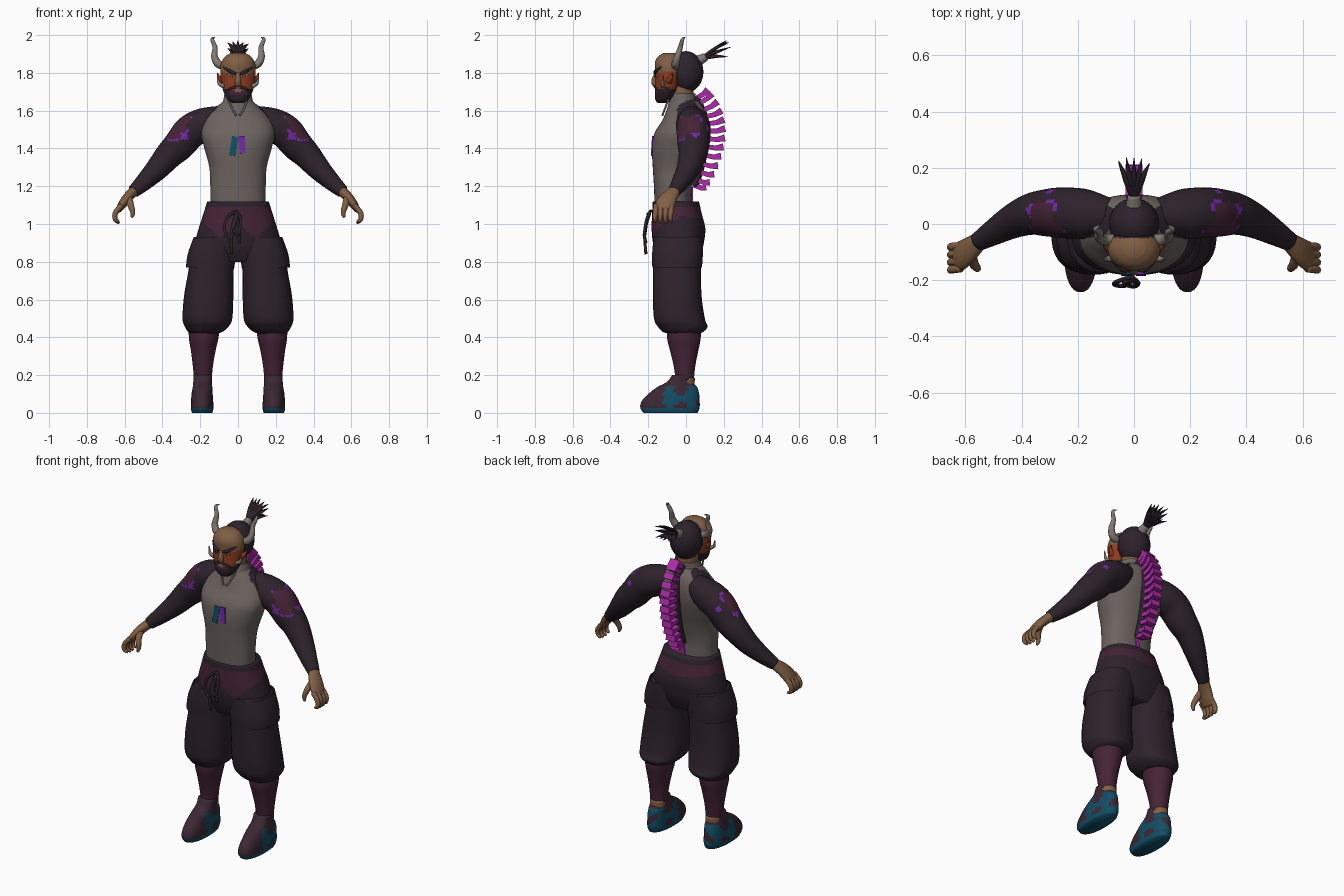
import bpy, bmesh, math, random
from mathutils import Vector

if "Cube" in bpy.data.objects:
    bpy.data.objects.remove(bpy.data.objects["Cube"])

random.seed(4)

def material(name, r, g, b):
    m = bpy.data.materials.new(name)
    m.diffuse_color = (r, g, b, 1)
    m.use_nodes = True
    m.node_tree.nodes["Principled BSDF"].inputs["Base Color"].default_value = m.diffuse_color
    return m

GREY = material("warm grey", .15, .125, .115)
DARK = material("dark purple", .027, .016, .025)
MAROON = material("maroon", .06, .017, .038)
SKIN = material("brown skin", .22, .115, .058)
TEAL = material("teal", .006, .075, .13)
MAGENTA = material("magenta", .42, .025, .40)
ORANGE = material("burnt orange", .28, .045, .015)
VIOLET = material("violet", .17, .02, .38)
BONE = material("bone", .22, .19, .17)
PLUM = material("plum", .045, .02, .033)

def spline(pts, sub):
    """Catmull-Rom through points of any dimension."""
    out = []
    for i in range(len(pts) - 1):
        a, b, c, d = (pts[max(i - 1, 0)], pts[i], pts[i + 1], pts[min(i + 2, len(pts) - 1)])
        for k in range(sub):
            t = k / sub
            out.append([.5 * (2*q + (r - p)*t + (2*p - 5*q + 4*r - s)*t*t + (3*q - p - 3*r + s)*t**3)
                        for p, q, r, s in zip(a, b, c, d)])
    return out + [list(pts[-1])]

def loft(name, pts, mats, rule=None, n=24, sub=4, ref=None, power=2, mirror=False, smooth=True, cap=True):
    """Rings (x, y, z, ra, rb): level when ref is None, else square to the path with ra along ref."""
    mats = mats if isinstance(mats, list) else [mats]
    path = spline(pts, sub)
    bm, rings = bmesh.new(), []
    for i, (x, y, z, ra, rb) in enumerate(path):
        c = Vector((x, y, z))
        u, v = Vector((1, 0, 0)), Vector((0, 1, 0))
        if ref:
            t = (Vector(path[min(i + 1, len(path) - 1)][:3]) - Vector(path[max(i - 1, 0)][:3])).normalized()
            r = Vector(ref)
            u = (r - t * r.dot(t)).normalized()
            v = t.cross(u)
        ring = []
        for k in range(n):
            a = math.tau * (k + .5) / n
            ca, sa = math.cos(a), math.sin(a)
            ring.append(bm.verts.new(c + u * max(ra, .001) * math.copysign(abs(ca) ** (2 / power), ca)
                                     + v * max(rb, .001) * math.copysign(abs(sa) ** (2 / power), sa)))
        rings.append(ring)
    for p, q in zip(rings, rings[1:]):
        for k in range(n):
            bm.faces.new((p[k], p[(k + 1) % n], q[(k + 1) % n], q[k]))
    if cap:
        bm.faces.new(rings[0])
        bm.faces.new(rings[-1])
    bmesh.ops.recalc_face_normals(bm, faces=bm.faces[:])
    return finish(name, bm, mats, rule, mirror, smooth)

def finish(name, bm, mats, rule=None, mirror=False, smooth=True):
    for f in bm.faces:
        f.smooth = smooth
        if rule:
            f.material_index = rule(f.calc_center_median())
    me = bpy.data.meshes.new(name)
    bm.to_mesh(me)
    bm.free()
    for m in mats:
        me.materials.append(m)
    ob = bpy.data.objects.new(name, me)
    bpy.context.collection.objects.link(ob)
    if mirror:
        ob.modifiers.new("mirror", 'MIRROR')
    return ob

def tube(name, pts, mat, ref=(0, 1, 0), n=10, **kw):
    """Round tube from (x, y, z, r) points."""
    return loft(name, [(*p, p[3]) for p in pts], mat, n=n, ref=ref, **kw)

def body(pts):
    """(x, z, rx, front y, back y) to level rings."""
    return [(x, (f + b) / 2, z, rx, (b - f) / 2) for x, z, rx, f, b in pts]

def plate(name, loc, size, rot, mat, mirror=False):
    bm = bmesh.new()
    bmesh.ops.create_cube(bm, size=1)
    bmesh.ops.scale(bm, vec=size, verts=bm.verts[:])
    from mathutils import Euler
    bmesh.ops.transform(bm, matrix=Euler(rot).to_matrix().to_4x4(), verts=bm.verts[:])
    bmesh.ops.translate(bm, vec=loc, verts=bm.verts[:])
    return finish(name, bm, [mat], None, mirror, False)

# Shirt body with raglan shoulders
loft("shirt", body([(0, 1.07, .145, -.165, .03), (0, 1.2, .147, -.17, .03), (0, 1.3, .152, -.176, .05),
                    (0, 1.4, .178, -.18, .08), (0, 1.48, .195, -.167, .1), (0, 1.55, .175, -.125, .105),
                    (0, 1.61, .125, -.1, .095), (0, 1.64, .09, -.088, .075), (0, 1.655, .075, -.08, .06)]),
     [GREY, DARK], lambda c: int(c.z > 1.42 and abs(c.x) > .085 + max(0, 1.645 - c.z) * .9 - (.02 if c.y > 0 else 0)),
     n=64, sub=8, power=2.3)
loft("collar", body([(0, 1.61, .095, -.1, .07), (0, 1.65, .08, -.09, .055), (0, 1.69, .072, -.075, .05)]),
     GREY, cap=False)
loft("neck", body([(0, 1.58, .06, -.08, .04), (0, 1.75, .055, -.08, .04)]), SKIN)
tube("collar_cord", [(.05, -.092, 1.66, .005), (.035, -.108, 1.62, .005), (.01, -.125, 1.575, .005)], BONE, mirror=True)

# Sleeves with torn colour patch on the upper arm
def sleeve_rule(c):
    d = (c - Vector((.30, .02, 1.5))).length + .008 * math.sin(c.y * 90) + .006 * math.sin(c.z * 120)
    if d < .078:
        return 1
    return 2 if d < .09 and math.sin(c.y * 60 + c.z * 50) > .1 else 0
tube("sleeves", [(.08, .03, 1.57, .06), (.17, .035, 1.53, .088), (.25, .04, 1.49, .09), (.31, .04, 1.42, .084),
                 (.365, .035, 1.365, .074), (.43, .01, 1.29, .061), (.5, -.03, 1.22, .046), (.553, -.062, 1.172, .034)],
     [DARK, MAROON, VIOLET], rule=sleeve_rule, n=40, sub=8, mirror=True)

# Hands
loft("palms", [(.545, -.055, 1.18, .03, .028), (.585, -.09, 1.14, .045, .026), (.615, -.112, 1.1, .052, .022),
               (.635, -.118, 1.07, .045, .014)], SKIN, n=16, ref=(0, 1, 0), mirror=True)
for i in range(4):
    y = -.077 - .027 * i
    tube(f"finger_{i + 1}", [(.615, y, 1.1, .014), (.648, y - .004, 1.06, .0145), (.65, y - .006, 1.025, .012),
                             (.63, y, 1.0 + .008 * abs(i - 1.5), .007)], SKIN, mirror=True)
tube("thumbs", [(.58, -.11, 1.14, .02), (.568, -.145, 1.1, .017), (.557, -.158, 1.06, .013), (.563, -.16, 1.035, .007)],
     SKIN, mirror=True)

# Chest marks
plate("chest_mark_teal", (-.022, -.178, 1.412), (.034, .009, .1), (-.06, .14, 0), TEAL)
plate("chest_mark_violet", (.022, -.178, 1.42), (.034, .009, .09), (-.06, -.08, 0), VIOLET)

# Baggy trousers
def hip_rule(c):
    if c.z > 1.085:
        return 0
    if c.y < -.04:
        return int(c.z > .925 + .9 * abs(abs(c.x) - .09))
    return int(c.z > 1.01 + .15 * abs(c.x))
loft("hips", body([(0, .8, .17, -.14, .06), (0, .86, .215, -.165, .085), (0, .92, .222, -.178, .098),
                   (0, .98, .207, -.182, .102), (0, 1.05, .185, -.18, .085), (0, 1.12, .163, -.176, .068)]),
     [DARK, MAROON], hip_rule, n=64, sub=8, power=2.3)
loft("trouser_legs", body([(.115, .93, .105, -.17, .085), (.135, .84, .12, -.178, .085), (.142, .76, .12, -.176, .08),
                           (.155, .62, .131, -.176, .083), (.162, .5, .132, -.17, .1), (.166, .455, .115, -.148, .114),
                           (.175, .425, .085, -.115, .085), (.18, .42, .05, -.06, .05)]),
     DARK, n=32, sub=6, power=2.4, mirror=True)
loft("pocket_panels", body([(.125, .93, .11, -.172, .09), (.14, .84, .127, -.18, .09), (.147, .77, .129, -.179, .085)]),
     DARK, n=32, power=2.4, mirror=True, cap=False)
tube("drawstring_loop", [(-.01, -.187, 1.07, .008), (-.06, -.205, 1.03, .008), (-.07, -.215, .96, .008),
                         (-.035, -.22, .93, .008), (-.005, -.2, 1.06, .008)], DARK, n=8)
tube("drawstring_loop_small", [(-.01, -.187, 1.07, .008), (.015, -.21, 1.02, .008), (0, -.222, .94, .008),
                               (-.025, -.215, .98, .008), (-.01, -.195, 1.06, .008)], DARK, n=8)
for x, z in ((-.035, .84), (.008, .9)):
    tube("drawstring_end", [(-.01, -.19, 1.06, .007), (x, -.218, .96, .007), (x, -.212, z, .009)], DARK, n=8)

# Lower legs and shoes
loft("leggings", body([(.178, .46, .085, -.1, .08), (.182, .39, .078, -.1, .078), (.184, .33, .066, -.085, .066),
                       (.186, .25, .054, -.066, .05), (.186, .175, .047, -.055, .042)]), MAROON, sub=6, mirror=True)
loft("ankles", body([(.186, .12, .044, -.05, .046), (.186, .185, .046, -.05, .047)]), SKIN, mirror=True)
def shoe_rule(c):
    if c.z < .025:
        return 1
    return int(c.z < .14 and c.y > -.12 and math.sin(55 * c.y) + math.sin(75 * c.z + 60 * c.x) > -.55)
loft("shoes", body([(.19, 0, .054, -.225, .062), (.19, .025, .06, -.242, .072), (.19, .06, .059, -.236, .073),
                    (.19, .1, .056, -.2, .07), (.188, .135, .052, -.155, .06), (.187, .165, .05, -.1, .035),
                    (.187, .2, .05, -.074, .02)]), [PLUM, TEAL], shoe_rule, n=40, sub=5, power=2.3, mirror=True)

# Head: hair cap and mask
bm = bmesh.new()
bmesh.ops.create_uvsphere(bm, u_segments=32, v_segments=20, radius=1)
bmesh.ops.scale(bm, vec=(.09, .092, .11), verts=bm.verts[:])
bmesh.ops.translate(bm, vec=(0, 0, 1.805), verts=bm.verts[:])
finish("hair_cap", bm, [DARK])
def mask_rule(c):
    if c.y > -.05:
        return 1
    if c.z < 1.7 + .25 * abs(c.x):
        return 3 if c.z > 1.685 and abs(c.x) < .045 else 1
    return 2 if c.z < 1.785 + .25 * abs(c.x) and abs(c.x) > .018 else 0
loft("mask", [(0, -.125, 1.64, .03, .025), (0, -.118, 1.66, .055, .045), (0, -.105, 1.7, .077, .06),
              (0, -.095, 1.75, .088, .068), (0, -.09, 1.8, .094, .073), (0, -.088, 1.85, .09, .077),
              (0, -.09, 1.885, .07, .06), (0, -.085, 1.905, .04, .035)],
     [SKIN, DARK, ORANGE, MAROON], mask_rule, n=48, sub=6)
tube("nose", [(0, -.155, 1.8, .01), (0, -.166, 1.765, .016), (0, -.162, 1.742, .018), (0, -.15, 1.73, .01)], SKIN, ref=(1, 0, 0))
plate("eyes", (.04, -.158, 1.787), (.028, .009, .012), (0, -.25, .3), BONE, True)
plate("pupils", (.038, -.162, 1.787), (.009, .008, .011), (0, 0, .3), DARK, True)
tube("brows", [(.012, -.162, 1.795, .006), (.04, -.162, 1.808, .009), (.078, -.13, 1.83, .004)], DARK, mirror=True)
tube("moustache", [(.01, -.163, 1.725, .007), (.045, -.15, 1.715, .008), (.07, -.12, 1.69, .003)], DARK, mirror=True)
tube("cheek_tusks", [(.075, -.12, 1.73, .013), (.1, -.125, 1.745, .009), (.11, -.12, 1.785, .002)], BONE, mirror=True)
tube("cheek_flares", [(.08, -.09, 1.76, .02), (.1, -.08, 1.775, .01), (.108, -.07, 1.8, .002)], ORANGE, mirror=True)
tube("horns", [(.07, -.055, 1.835, .02), (.105, -.055, 1.848, .021), (.124, -.045, 1.885, .018),
               (.122, -.03, 1.935, .013), (.137, -.018, 1.978, .009), (.122, -.005, 1.988, .002)],
     BONE, n=14, sub=6, mirror=True)

# Topknot
tube("topknot_band", [(0, .06, 1.862, .03), (0, .105, 1.885, .022)], BONE, ref=(1, 0, 0), n=16)
for i in range(15):
    s = (i % 5 - 2) / 2
    lift = (i // 5) / 2
    r = random.uniform(.8, 1)
    tip = Vector((.055 * s, .09 + .15 * r, 1.885 + .105 * lift * r))
    if lift == 1:
        tip.z -= .02 * abs(s)
    mid = Vector((.028 * s, .16, 1.888 + .045 * lift))
    loft(f"topknot_strand_{i + 1}", [(0, .085, 1.877, .012, .01), (*mid, .013, .009), (*tip, .001, .001)],
         DARK, n=6, sub=3, ref=(1, 0, 0))

# Exposed spine: dark base strip and flared vertebrae
back = spline([(.06, 1.67), (.1, 1.59), (.115, 1.5), (.108, 1.4), (.085, 1.29), (.055, 1.2)], 12)
loft("spine_strip", [(0, y - .012, z, .03, .022) for y, z in back[::6]], DARK, n=10, ref=(1, 0, 0))
COUNT = 13
for i in range(COUNT):
    k = round(i * (len(back) - 1) / (COUNT - 1))
    (y0, z0), (y1, z1) = back[max(k - 1, 0)], back[min(k + 1, len(back) - 1)]
    out = Vector((0, -(z1 - z0), y1 - y0)).normalized()
    base = Vector((0, *back[k]))
    long = .05 + .042 * math.sin(math.pi * (i + 1.5) / (COUNT + 1))
    a, b, c = base - out * .015, base + out * long * .55, base + out * long + Vector((0, 0, .012))
    loft(f"vertebra_{i + 1}", [(*a, .032, .016), (*b, .034, .019), (*c, .044, .026)], MAGENTA,
         n=4, sub=1, ref=(1, 0, 0), smooth=False)
plate("lower_back_stripe", (0, .032, 1.155), (.022, .009, .085), (0, .15, 0), MAGENTA)
